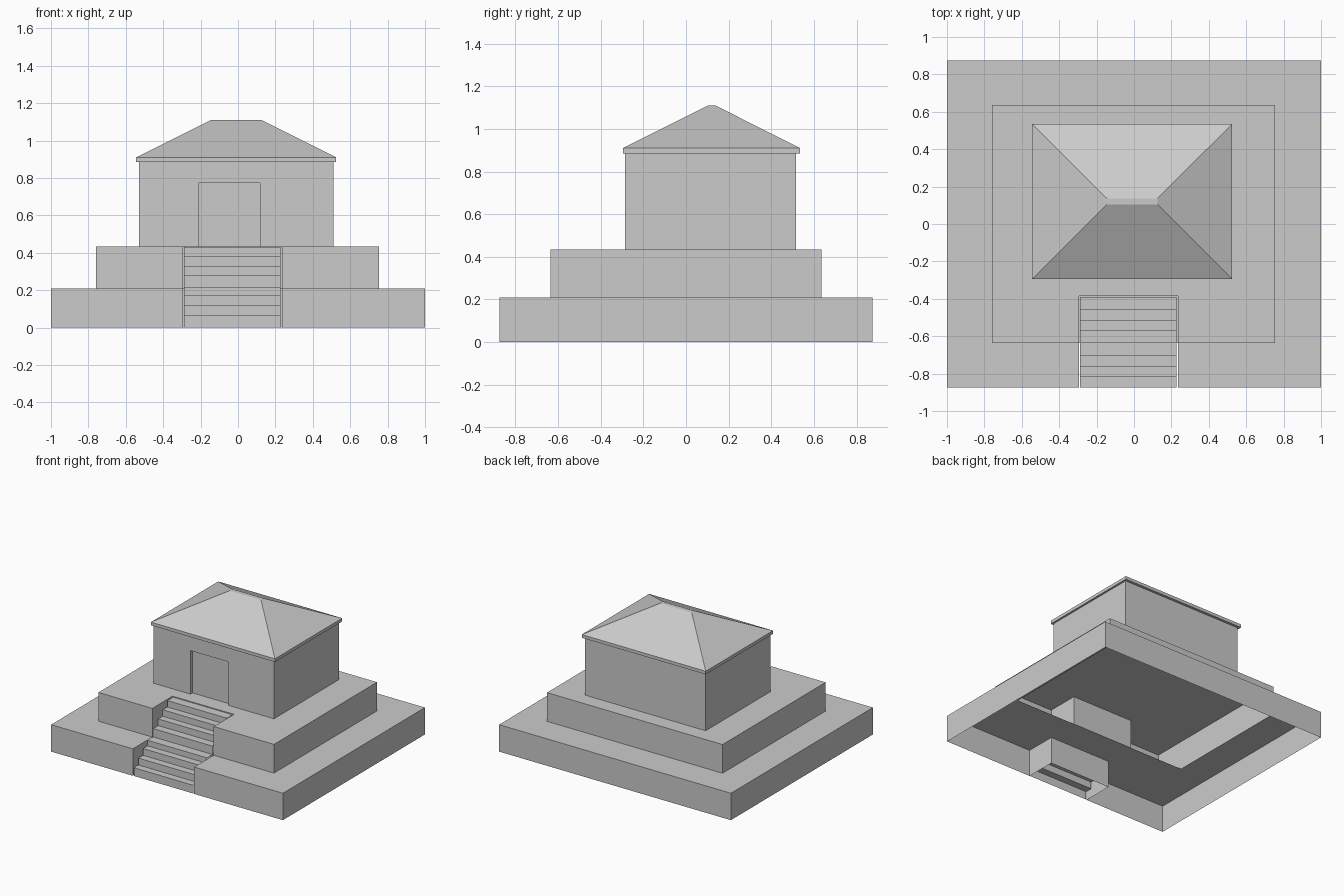
import bpy, bmesh

cube = bpy.data.objects.get("Cube")
if cube:
    bpy.data.objects.remove(cube, do_unlink=True)

stone = bpy.data.materials.new("grey stone")
stone.use_nodes = True
colour = (0.6, 0.6, 0.6, 1)
stone.diffuse_color = colour
stone.node_tree.nodes["Principled BSDF"].inputs["Base Color"].default_value = colour


def finish(name, bm, fix_normals=False):
    """Turn a bmesh into a flat-shaded stone object."""
    bmesh.ops.remove_doubles(bm, verts=bm.verts, dist=0.0001)
    if fix_normals:
        bmesh.ops.recalc_face_normals(bm, faces=bm.faces)
    mesh = bpy.data.meshes.new(name)
    bm.to_mesh(mesh)
    bm.free()
    mesh.materials.append(stone)
    obj = bpy.data.objects.new(name, mesh)
    bpy.context.collection.objects.link(obj)
    return obj


def quad(bm, *points):
    return bm.faces.new([bm.verts.new(p) for p in points])


def terrace(name, xs, ys, z0, z1, notch, opening=()):
    """Hollow platform on a plan grid, with a stair notch and an open deck area."""
    bm = bmesh.new()
    solid = {(i, j) for i in range(len(xs) - 1) for j in range(len(ys) - 1)} - {notch}
    for i, j in sorted(solid):
        a, b, c, d = xs[i], xs[i + 1], ys[j], ys[j + 1]
        if (i, j) not in opening:
            quad(bm, (a, c, z1), (b, c, z1), (b, d, z1), (a, d, z1))
        sides = {(0, -1): ((a, c), (b, c)), (1, 0): ((b, c), (b, d)),
                 (0, 1): ((b, d), (a, d)), (-1, 0): ((a, d), (a, c))}
        for (di, dj), (p, q) in sides.items():
            if (i + di, j + dj) not in solid:
                quad(bm, (*p, z0), (*q, z0), (*q, z1), (*p, z1))
    return finish(name, bm)


def stairs(name, x0, x1, fronts, back, z0, tops):
    """Open zigzag sheet of risers and treads."""
    bm = bmesh.new()
    z = z0
    for y, top, y_next in zip(fronts, tops, fronts[1:] + [back]):
        quad(bm, (x0, y, z), (x1, y, z), (x1, y, top), (x0, y, top))
        quad(bm, (x0, y, top), (x1, y, top), (x1, y_next, top), (x0, y_next, top))
        z = top
    return finish(name, bm)


def lofted(name, rings):
    """Closed solid through stacked rectangles (x0, x1, y0, y1, z)."""
    bm = bmesh.new()
    loops = [[bm.verts.new(p) for p in ((a, c, z), (b, c, z), (b, d, z), (a, d, z))]
             for a, b, c, d, z in rings]
    bm.faces.new(loops[0][::-1])
    bm.faces.new(loops[-1])
    for low, high in zip(loops, loops[1:]):
        for k in range(4):
            n = (k + 1) % 4
            bm.faces.new((low[k], low[n], high[n], high[k]))
    return finish(name, bm, True)


LOW, HIGH, EAVE = 0.21, 0.434, 0.885
NOTCH_L, NOTCH_R = -0.295, 0.235
STEP_L, STEP_R = -0.288, 0.227

# Two stepped terraces, open underneath
terrace("lower_terrace", [-1, -0.76, NOTCH_L, NOTCH_R, 0.755, 1],
        [-0.875, -0.635, -0.385, 0.635, 0.875], 0, LOW, (2, 0),
        {(1, 2), (2, 2), (3, 2)})
terrace("upper_terrace", [-0.76, NOTCH_L, NOTCH_R, 0.755],
        [-0.635, -0.385, 0.635], LOW, HIGH, (1, 0))

# Two flights of steps set into the notches
stairs("lower_steps", STEP_L, STEP_R, [-0.873, -0.817, -0.761, -0.705],
       -0.636, 0, [0.064, 0.118, 0.171, 0.214])
stairs("upper_steps", STEP_L, STEP_R, [-0.634, -0.573, -0.517, -0.46],
       -0.39, LOW, [0.278, 0.33, 0.38, 0.43])

# Chamber with a shallow recessed doorway
chamber = lofted("chamber", [(-0.53, 0.51, -0.285, 0.515, HIGH),
                             (-0.53, 0.51, -0.285, 0.515, EAVE)])
cutter = lofted("door_cutter", [(-0.21, 0.117, -0.4, -0.26, HIGH - 0.1),
                                (-0.21, 0.117, -0.4, -0.26, 0.773)])
cutter.hide_render = True
cut = chamber.modifiers.new("doorway", "BOOLEAN")
cut.operation = "DIFFERENCE"
cut.solver = "EXACT"
cut.object = cutter
bpy.context.view_layer.objects.active = chamber
bpy.ops.object.modifier_apply(modifier=cut.name)
bpy.data.objects.remove(cutter, do_unlink=True)

# Hipped roof with a thin eave slab and a narrow flat ridge
lofted("roof", [(-0.545, 0.525, -0.295, 0.535, EAVE),
                (-0.545, 0.525, -0.295, 0.535, 0.91),
                (-0.145, 0.125, 0.105, 0.137, 1.11)])
